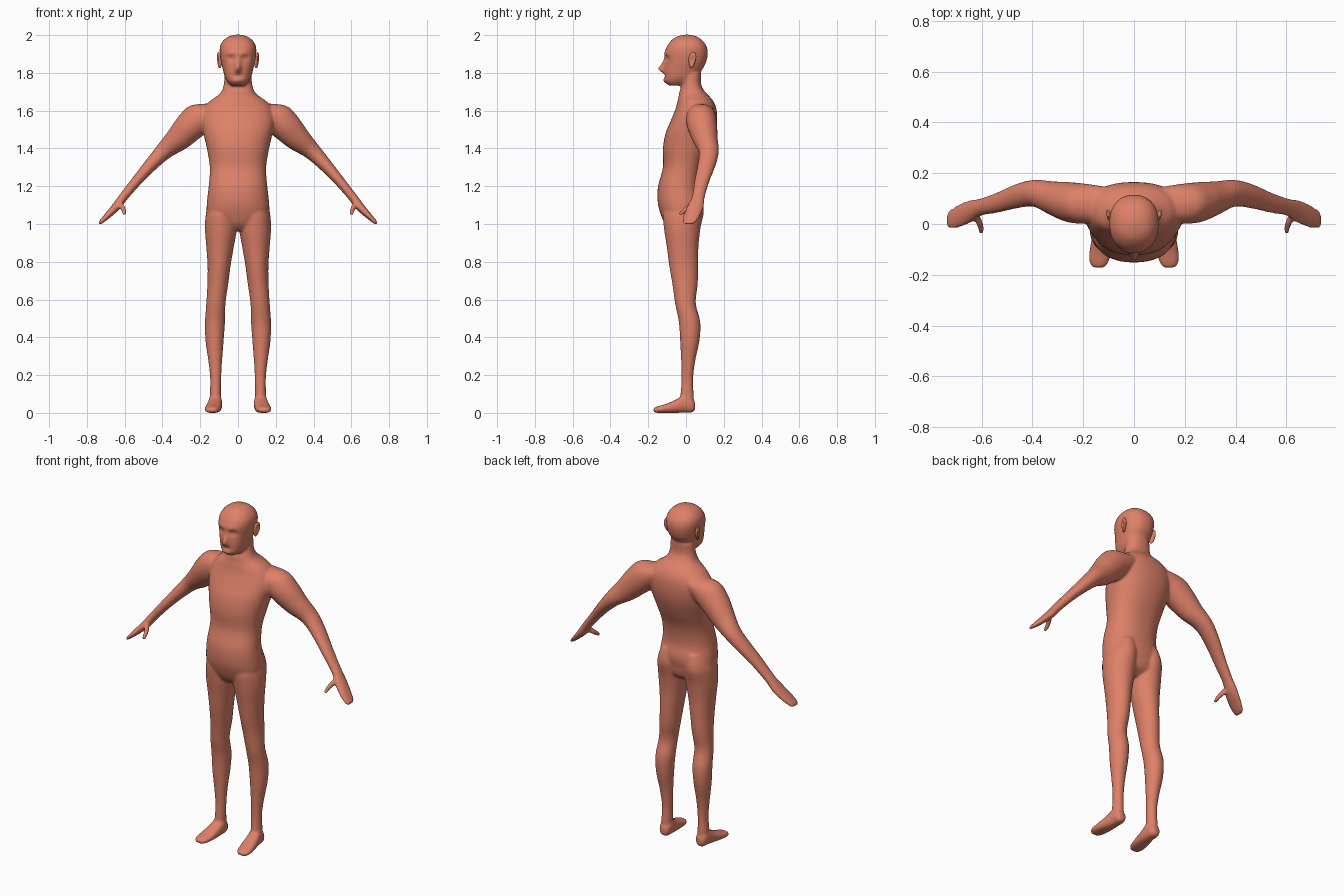
import bpy, bmesh, math
from mathutils import Vector

if "Cube" in bpy.data.objects:
    bpy.data.objects.remove(bpy.data.objects["Cube"])

skin = bpy.data.materials.new("skin")
skin.diffuse_color = (0.73, 0.22, 0.14, 1)
skin.use_nodes = True
skin.node_tree.nodes["Principled BSDF"].inputs["Base Color"].default_value = skin.diffuse_color
X, Y, Z = Vector((1, 0, 0)), Vector((0, 1, 0)), Vector((0, 0, 1))


def spline(rows, steps):
    """Catmull-Rom interpolation of (x, y, z, ra, rb) rows."""
    out, last = [], len(rows) - 1
    for i in range(last):
        p0, p1, p2, p3 = (rows[min(max(i + k, 0), last)] for k in (-1, 0, 1, 2))
        for s in range(steps):
            t = s / steps
            out.append([0.5 * (2 * b + (c - a) * t + (2 * a - 5 * b + 4 * c - d) * t * t
                               + (3 * b - a - 3 * c + d) * t ** 3)
                        for a, b, c, d in zip(p0, p1, p2, p3)])
    return out + [list(rows[-1])]


def finish(name, bm):
    bmesh.ops.recalc_face_normals(bm, faces=bm.faces)
    me = bpy.data.meshes.new(name)
    bm.to_mesh(me)
    bm.free()
    me.materials.append(skin)
    ob = bpy.data.objects.new(name, me)
    bpy.context.collection.objects.link(ob)
    return ob


def loft(name, rows, u=X, v=Y, side=1, power=2.0, segs=32, steps=4, shape=None):
    """Closed skin through rounded rings spanned by u and v; side=-1 mirrors it."""
    bm = bmesh.new()
    rings = []
    for x, y, z, ra, rb in spline(rows, steps):
        ring = []
        for k in range(segs):
            a = 2 * math.pi * k / segs
            c, s = math.cos(a), math.sin(a)
            p = (Vector((x, y, z))
                 + u * math.copysign(abs(c) ** (2 / power), c) * max(ra, 0.002)
                 + v * math.copysign(abs(s) ** (2 / power), s) * max(rb, 0.002))
            if shape:
                shape(p)
            p.x *= side
            ring.append(bm.verts.new(p))
        rings.append(ring)
    for r0, r1 in zip(rings, rings[1:]):
        for k in range(segs):
            j = (k + 1) % segs
            bm.faces.new((r0[k], r0[j], r1[j], r1[k]))
    bm.faces.new(rings[0])
    bm.faces.new(rings[-1])
    return finish(name, bm)


def bump(d, w):
    return math.exp(-(d / w) ** 2)


def face(p):
    """Sculpt nose, eye sockets, brow, mouth and chin on the front of the head."""
    if p.y > -0.04:
        return
    x, z = abs(p.x), p.z
    nose = bump(x, 0.014) * bump(z - 1.817, 0.015 if z < 1.817 else 0.042)
    eyes = bump(x - 0.037, 0.02) * bump(z - 1.877, 0.015)
    lids = bump(x - 0.037, 0.011) * bump(z - 1.875, 0.008)
    brow = bump(x - 0.03, 0.03) * bump(z - 1.905, 0.012)
    mouth = bump(x, 0.03) * bump(z - 1.784, 0.006)
    chin = bump(x, 0.025) * bump(z - 1.757, 0.014)
    p.y += -0.036 * nose + 0.017 * eyes - 0.006 * lids - 0.005 * brow + 0.008 * mouth - 0.006 * chin


# Torso and neck
parts = [loft("torso", [
    (0, -.03, .965, .05, .05), (0, -.022, 1.0, .125, .09), (0, -.027, 1.06, .163, .11),
    (0, -.03, 1.12, .164, .12), (0, -.036, 1.2, .155, .112), (0, -.016, 1.3, .149, .106),
    (0, .004, 1.4, .165, .126), (0, .024, 1.48, .183, .132), (0, .043, 1.55, .195, .122),
    (0, .053, 1.61, .182, .108), (0, .05, 1.65, .15, .095), (0, .043, 1.675, .115, .082),
    (0, .033, 1.70, .088, .068), (0, .029, 1.74, .075, .051), (0, .03, 1.8, .07, .05)],
    power=2.25, segs=48)]

# Head
parts.append(loft("head", [
    (0, -.047, 1.733, .036, .043), (0, -.035, 1.755, .057, .078), (0, -.025, 1.78, .07, .09),
    (0, -.017, 1.81, .078, .098), (0, -.004, 1.85, .088, .108), (0, .001, 1.9, .096, .114),
    (0, .004, 1.94, .095, .105), (0, .005, 1.972, .077, .082), (0, .005, 1.992, .05, .053),
    (0, .005, 2.002, .015, .015)], power=2.25, segs=96, steps=7, shape=face))

arm_u = Vector((.74, 0, .67))
for side in (1, -1):
    # Legs
    parts.append(loft("leg", [
        (.08, 0, 1.15, .055, .08), (.087, -.013, 1.07, .08, .108), (.09, -.02, .98, .085, .097),
        (.095, -.018, .88, .073, .084), (.1, -.012, .78, .061, .077), (.107, -.005, .68, .055, .067),
        (.117, -.003, .58, .051, .055), (.122, .019, .48, .053, .057), (.124, .02, .38, .048, .051),
        (.121, .012, .28, .037, .038), (.118, .007, .18, .029, .031), (.12, .006, .08, .03, .036),
        (.122, .006, .03, .03, .036)], side=side))
    # Feet
    parts.append(loft("foot", [
        (.12, .048, .035, .02, .022), (.12, .03, .042, .032, .04), (.12, -.005, .05, .036, .049),
        (.125, -.05, .036, .04, .036), (.133, -.11, .023, .043, .023), (.138, -.152, .017, .037, .017),
        (.139, -.172, .015, .022, .011)], v=Z, side=side, power=2.4))
    # Arms and hands
    parts.append(loft("arm", [
        (.10, .08, 1.605, .05, .065), (.19, .08, 1.57, .085, .078), (.255, .086, 1.515, .081, .079),
        (.322, .102, 1.445, .066, .066), (.392, .121, 1.385, .047, .053), (.46, .11, 1.315, .036, .048),
        (.535, .085, 1.23, .028, .04), (.605, .066, 1.145, .024, .034), (.645, .05, 1.092, .023, .044),
        (.69, .031, 1.045, .017, .045), (.724, .019, 1.012, .011, .037), (.735, .015, 1.001, .006, .025)],
        u=arm_u, side=side))
    # Thumbs
    parts.append(loft("thumb", [
        (.632, .045, 1.11, .015, .02), (.612, .012, 1.088, .014, .016),
        (.603, -.015, 1.066, .012, .013), (.601, -.036, 1.05, .008, .009)],
        v=Vector((0, -.6, .8)), side=side, segs=16))

# Fuse the parts into one continuous skin
bpy.ops.object.select_all(action='DESELECT')
for ob in parts:
    ob.select_set(True)
bpy.context.view_layer.objects.active = parts[0]
bpy.ops.object.join()
body = bpy.context.view_layer.objects.active
body.name = "body"
remesh = body.modifiers.new("fuse", 'REMESH')
remesh.mode = 'VOXEL'
remesh.voxel_size = 0.007
remesh.use_smooth_shade = True
relax = body.modifiers.new("relax", 'SMOOTH')
relax.factor = 0.5
relax.iterations = 6
bpy.ops.object.convert(target='MESH')
body = bpy.context.view_layer.objects.active
body.data.materials.clear()
body.data.materials.append(skin)
for poly in body.data.polygons:
    poly.material_index = 0
    poly.use_smooth = True

# Ears: flattened ovals with a hollow on the outer side
for side, name in ((1, "left_ear"), (-1, "right_ear")):
    bm = bmesh.new()
    bmesh.ops.create_uvsphere(bm, u_segments=24, v_segments=16, radius=1)
    for vert in bm.verts:
        c = vert.co
        hollow = bump(math.hypot(c.y, c.z), 0.6) if c.x > 0 else 0
        taper = 0.8 + 0.2 * c.z
        vert.co = Vector((side * (.1 + .014 * c.x - .013 * hollow + .005 * c.y + .003 * c.z),
                          .033 + .024 * c.y * taper + .005 * c.z, 1.868 + .042 * c.z))
    ear = finish(name, bm)
    for poly in ear.data.polygons:
        poly.use_smooth = True
